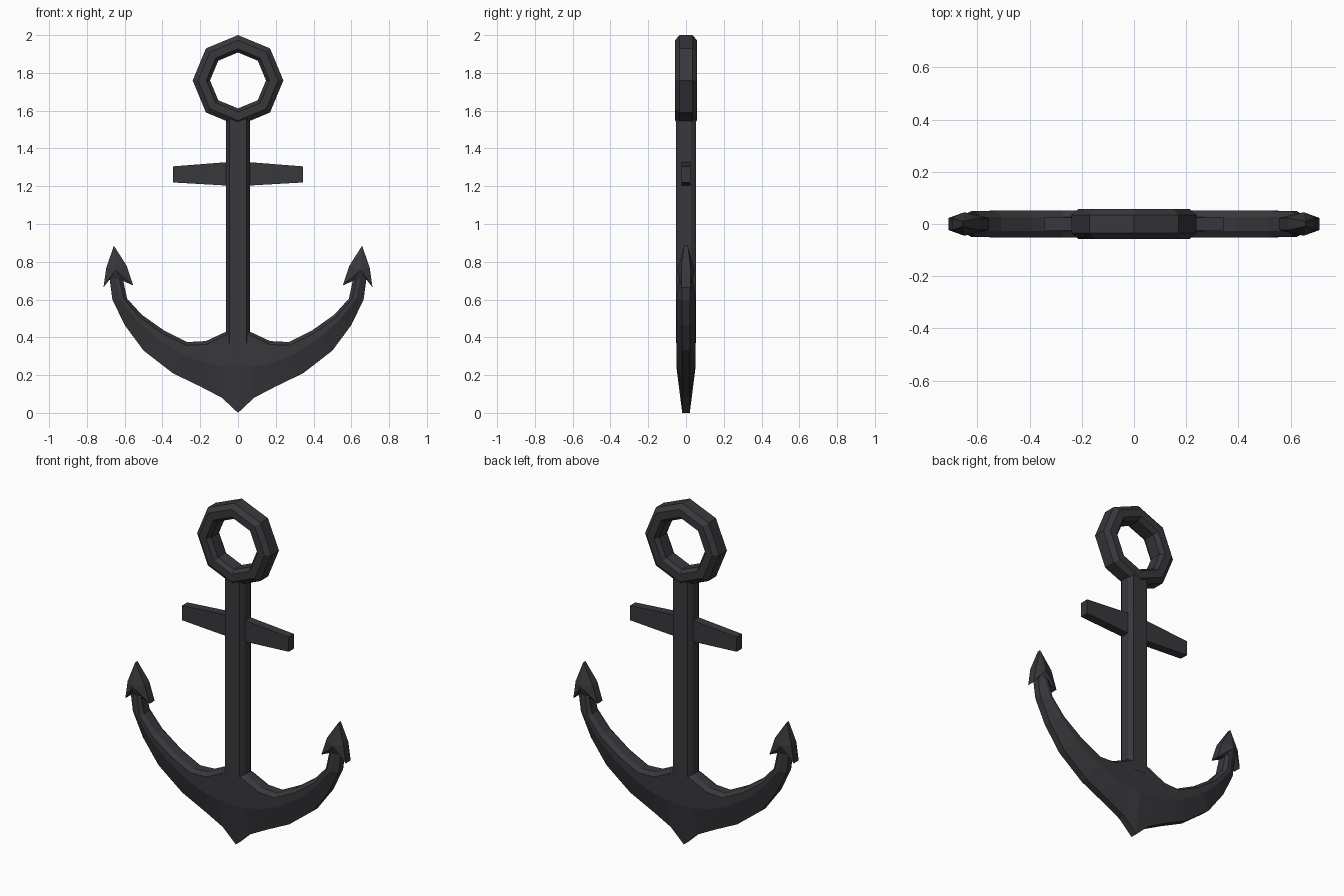
import bpy, bmesh, math

if "Cube" in bpy.data.objects:
    bpy.data.objects.remove(bpy.data.objects["Cube"])

mat = bpy.data.materials.new("dark_iron")
mat.diffuse_color = (0.04, 0.04, 0.046, 1)
mat.use_nodes = True
mat.node_tree.nodes["Principled BSDF"].inputs["Base Color"].default_value = mat.diffuse_color


def finish(name, bm):
    bmesh.ops.recalc_face_normals(bm, faces=bm.faces)
    me = bpy.data.meshes.new(name)
    bm.to_mesh(me)
    bm.free()
    me.materials.append(mat)
    ob = bpy.data.objects.new(name, me)
    bpy.context.collection.objects.link(ob)
    return ob


def loft(name, sections, closed=False):
    """Skin a list of equal-length point loops."""
    bm = bmesh.new()
    loops = [[bm.verts.new(p) for p in s] for s in sections]
    n, m = len(loops[0]), len(loops)
    for i in range(m if closed else m - 1):
        a, b = loops[i], loops[(i + 1) % m]
        for k in range(n):
            j = (k + 1) % n
            bm.faces.new((a[k], a[j], b[j], b[k]))
    if not closed:
        bm.faces.new(loops[0])
        bm.faces.new(loops[-1])
    return finish(name, bm)


# Ring: eight-sided, chamfered section
half = [(0.24, 0.035), (0.212, 0.058), (0.167, 0.058), (0.148, 0.035)]
profile = half + [(r, -y) for r, y in reversed(half)]
loft("ring", [[(r * math.cos(a), y, 1.76 + r * math.sin(a)) for r, y in profile]
              for a in (i * math.pi / 4 for i in range(8))], closed=True)

# Shank: chamfered bar
bar = [(0.063, 0.026), (0.046, 0.052), (-0.046, 0.052), (-0.063, 0.026)]
bar += [(x, -y) for x, y in reversed(bar)]
loft("shank", [[(x, y, z) for x, y in bar] for z in (0.37, 1.56)])

# Stock: flat crossbar, tapered towards both ends
loft("stock", [[(x, -0.025, lo), (x, 0.025, lo), (x, 0.025, hi), (x, -0.025, hi)]
               for x, lo, hi in ((-0.345, 1.22, 1.305), (-0.05, 1.203, 1.328),
                                 (0.05, 1.203, 1.328), (0.345, 1.22, 1.305))])

# Arms: stations of outer edge, ridge, inner edge (x, z) and ridge half depth
stations = [
    ((0, 0), (0, 0.245), (0, 0.45), 0.051),
    ((0.085, 0.08), (0.08, 0.248), (0.063, 0.43), 0.051),
    ((0.20, 0.14), (0.16, 0.26), (0.17, 0.38), 0.051),
    ((0.345, 0.21), (0.285, 0.305), (0.27, 0.375), 0.051),
    ((0.50, 0.33), (0.43, 0.395), (0.39, 0.435), 0.051),
    ((0.60, 0.465), (0.545, 0.50), (0.51, 0.52), 0.051),
    ((0.665, 0.60), (0.625, 0.605), (0.587, 0.605), 0.049),
    ((0.68, 0.71), (0.648, 0.71), (0.61, 0.71), 0.036),
]


def arm_section(st, s):
    o, r, i, d = st
    dx, dz = r[0] - i[0], r[1] - i[1]
    t = min(0.5, 0.018 / math.hypot(dx, dz))
    shoulder = (i[0] + dx * t, i[1] + dz * t)
    side = [(o, 0.02), (r, d), (shoulder, d), (i, 0.026)]
    pts = side + [(p, -y) for p, y in reversed(side)]
    return [(s * p[0], y, p[1]) for p, y in pts]


loft("arms", [arm_section(st, -1) for st in reversed(stations[1:])]
     + [arm_section(st, 1) for st in stations])

# Flukes: barbed arrowheads with a raised centre on both faces
outline = [(0.657, 0.885), (0.697, 0.77), (0.712, 0.665), (0.68, 0.705),
           (0.645, 0.69), (0.612, 0.70), (0.555, 0.675), (0.59, 0.78)]
for name, s in (("fluke_left", -1), ("fluke_right", 1)):
    bm = bmesh.new()
    rims = []
    for f in (-1, 1):
        rim = [bm.verts.new((s * x, f * (0.01 if i == 0 else 0.023), z))
               for i, (x, z) in enumerate(outline)]
        peak = bm.verts.new((s * 0.65, f * 0.045, 0.755))
        for k in range(8):
            bm.faces.new((rim[k], rim[(k + 1) % 8], peak))
        rims.append(rim)
    for k in range(8):
        j = (k + 1) % 8
        bm.faces.new((rims[0][k], rims[0][j], rims[1][j], rims[1][k]))
    finish(name, bm)
